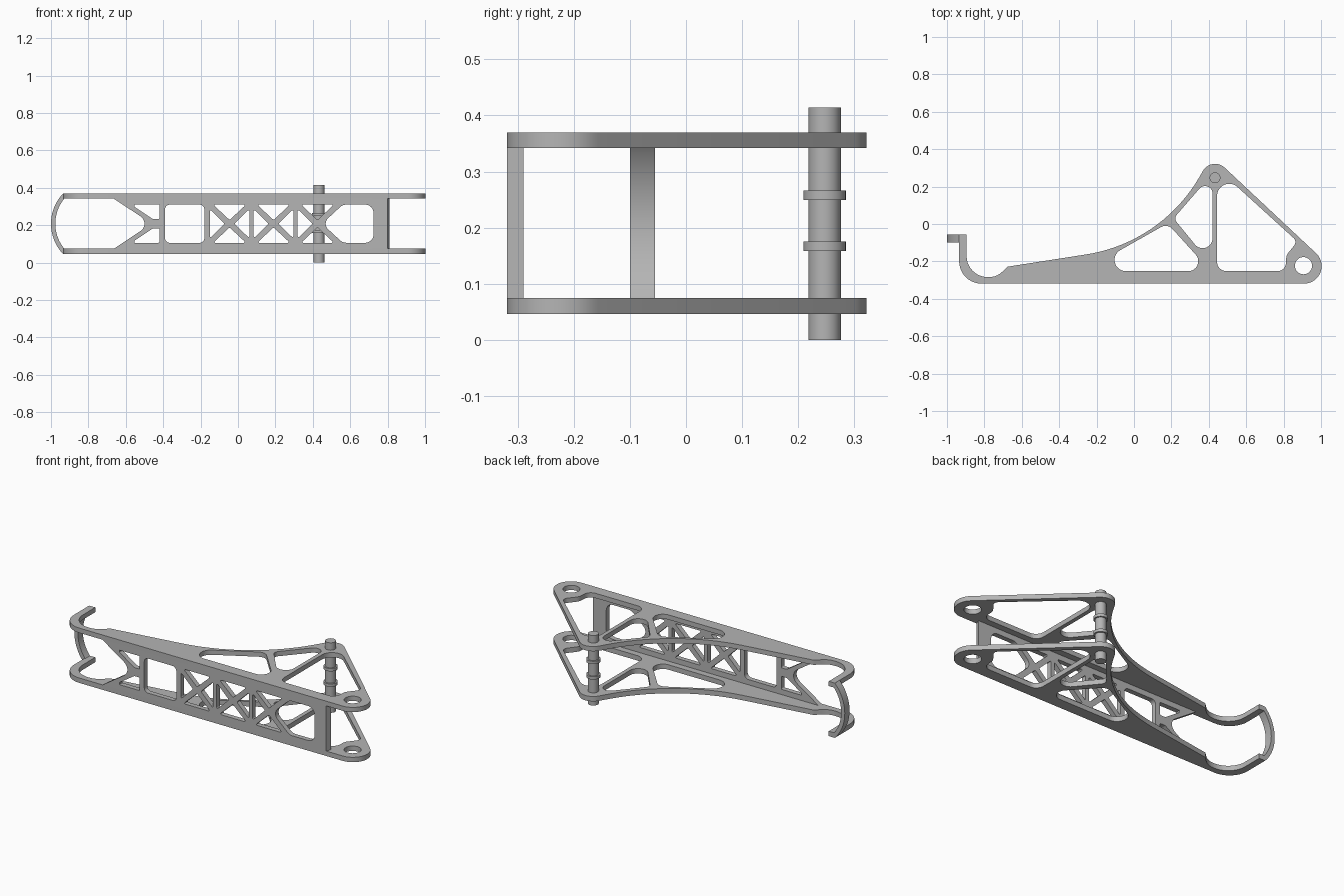
import bpy, bmesh, math
from mathutils import Vector

if "Cube" in bpy.data.objects:
    bpy.data.objects.remove(bpy.data.objects["Cube"])

grey = bpy.data.materials.new("plain grey")
grey.use_nodes = True
COLOUR = (0.46, 0.46, 0.46, 1)
grey.diffuse_color = COLOUR
grey.node_tree.nodes["Principled BSDF"].inputs["Base Color"].default_value = COLOUR


def rounded(corners):
    """Outline from (x, y, radius) corners, each replaced by a fillet arc."""
    out = []
    for i, (x, y, r) in enumerate(corners):
        p = Vector((x, y))
        if r == 0:
            out.append(p)
            continue
        a = (Vector(corners[i - 1][:2]) - p).normalized()
        b = (Vector(corners[(i + 1) % len(corners)][:2]) - p).normalized()
        half = a.angle(b) / 2
        centre = p + (a + b).normalized() * r / math.sin(half)
        start = p + a * r / math.tan(half) - centre
        end = p + b * r / math.tan(half) - centre
        sweep = start.angle_signed(end)
        steps = max(3, math.ceil(abs(sweep) / math.radians(10)), int(r * 24))
        for k in range(steps + 1):
            t = -sweep * k / steps
            c, s = math.cos(t), math.sin(t)
            out.append(centre + Vector((start.x * c - start.y * s,
                                        start.x * s + start.y * c)))
    return out


def arc(cx, cy, r, a0, a1, n):
    return [Vector((cx + r * math.cos(a0 + (a1 - a0) * k / n),
                    cy + r * math.sin(a0 + (a1 - a0) * k / n))) for k in range(n + 1)]


def finish(ob):
    ob.data.materials.clear()
    ob.data.materials.append(grey)
    bpy.ops.object.select_all(action='DESELECT')
    ob.select_set(True)
    bpy.context.view_layer.objects.active = ob
    bpy.ops.object.shade_smooth_by_angle(angle=math.radians(30))


def sheet(name, loops, lo, hi, upright=False):
    """Extruded outline with holes, flat along z or standing along y."""
    cu = bpy.data.curves.new(name, 'CURVE')
    cu.dimensions = '2D'
    cu.fill_mode = 'BOTH'
    cu.extrude = (hi - lo) / 2
    for loop in loops:
        sp = cu.splines.new('POLY')
        sp.points.add(len(loop) - 1)
        for pt, p in zip(sp.points, loop):
            pt.co = (p.x, p.y, 0, 1)
        sp.use_cyclic_u = True
    tmp = bpy.data.objects.new(name + " curve", cu)
    bpy.context.collection.objects.link(tmp)
    dg = bpy.context.evaluated_depsgraph_get()
    me = bpy.data.meshes.new_from_object(tmp.evaluated_get(dg))
    bpy.data.objects.remove(tmp)
    bm = bmesh.new()
    bm.from_mesh(me)
    bmesh.ops.remove_doubles(bm, verts=bm.verts, dist=1e-5)
    mid = (lo + hi) / 2
    for v in bm.verts:
        x, y, z = v.co
        v.co = (x, mid - z, y) if upright else (x, y, mid + z)
    bmesh.ops.recalc_face_normals(bm, faces=bm.faces)
    bm.to_mesh(me)
    bm.free()
    me.name = name
    ob = bpy.data.objects.new(name, me)
    bpy.context.collection.objects.link(ob)
    finish(ob)
    return ob


# Side plates: hooked arm with a triangular truss and an eye
BOTTOM, INNER = -0.319, -0.252
plate = [
    rounded([(-0.935, -0.055, 0), (-0.895, -0.055, 0), (-0.895, -0.284, 0.113),
             (-0.735, -0.284, 0.1), (-0.675, -0.228, 0), (0.147, -0.1, 0.85),
             (0.416, 0.366, 0.075), (1.147, BOTTOM, 0.094), (-0.935, BOTTOM, 0.12)]),
    rounded([(0.42, 0.27, 0.04), (0.212, 0.03, 0.03), (0.42, -0.225, 0.053)]),
    rounded([(-0.272, INNER, 0.06), (0.179, 0.003, 0.05), (0.41, INNER, 0.053)]),
    rounded([(0.444, 0.297, 0.065), (0.874, -0.094, 0.03), (0.815, -0.166, 0.05),
             (0.81, INNER, 0.045), (0.444, INNER, 0.05)]),
    arc(0.906, -0.223, 0.046, 0, math.tau * 31 / 32, 31),
]
sheet("lower_plate", plate, 0.046, 0.075)
sheet("upper_plate", plate, 0.342, 0.370)

# Front web: notched panel with cross-braced windows
MID, H = 0.208, 0.102


def window(corners, sign=1):
    return rounded([(x, MID + sign * z, r) for x, z, r in corners])


web = [
    window([(-0.67, 0.138, 0), (-0.5, 0.025, 0.05), (-0.5, -0.025, 0.05),
            (-0.67, -0.138, 0), (0.81, -0.138, 0), (0.81, 0.138, 0)]),
    window([(-0.39, H, 0.025), (-0.18, H, 0.025), (-0.18, -H, 0.025), (-0.39, -H, 0.025)]),
    window([(0.45, 0, 0.04), (0.56, H, 0.05), (0.725, H, 0.045),
            (0.725, -H, 0.045), (0.56, -H, 0.05)]),
]
for sign in (1, -1):
    web.append(window([(-0.553, H, 0), (-0.42, H, 0.006), (-0.42, 0.025, 0.006),
                       (-0.455, 0.025, 0.02), (-0.553, 0.09, 0)], sign))
for c in (-0.045, 0.19, 0.425):
    for sign in (1, -1):
        web.append(window([(c - 0.088, H, 0.005), (c + 0.088, H, 0.005),
                           (c, 0.02, 0.006)], sign))
        if sign < 0 or c < 0.4:
            web.append(window([(c + sign * 0.106, 0.078, 0.005), (c + sign * 0.026, 0, 0.006),
                               (c + sign * 0.106, -0.078, 0.005)]))
panel = sheet("front_web", web, -0.319, -0.290, upright=True)
for v in panel.data.vertices:
    if v.co.x > 0.805 and v.co.y < -0.3:
        v.co.x = 0.8

# End hoop joining the hook tips
A0, A1 = math.radians(136.3), math.radians(223.7)
hoop = arc(-0.7656, MID, 0.2344, A0, A1, 20) + arc(-0.7656, MID, 0.211, A1, A0, 20)
sheet("end_hoop", [hoop], -0.1, -0.055, upright=True)

# Cross pin with two collars
for name, r, lo, hi in (("cross_pin", 0.029, 0, 0.414), ("lower_collar", 0.038, 0.158, 0.175),
                        ("upper_collar", 0.038, 0.249, 0.266)):
    bpy.ops.mesh.primitive_cylinder_add(vertices=32, radius=r, depth=hi - lo,
                                        location=(0.433, 0.247, (lo + hi) / 2))
    bpy.context.object.name = name
    finish(bpy.context.object)
